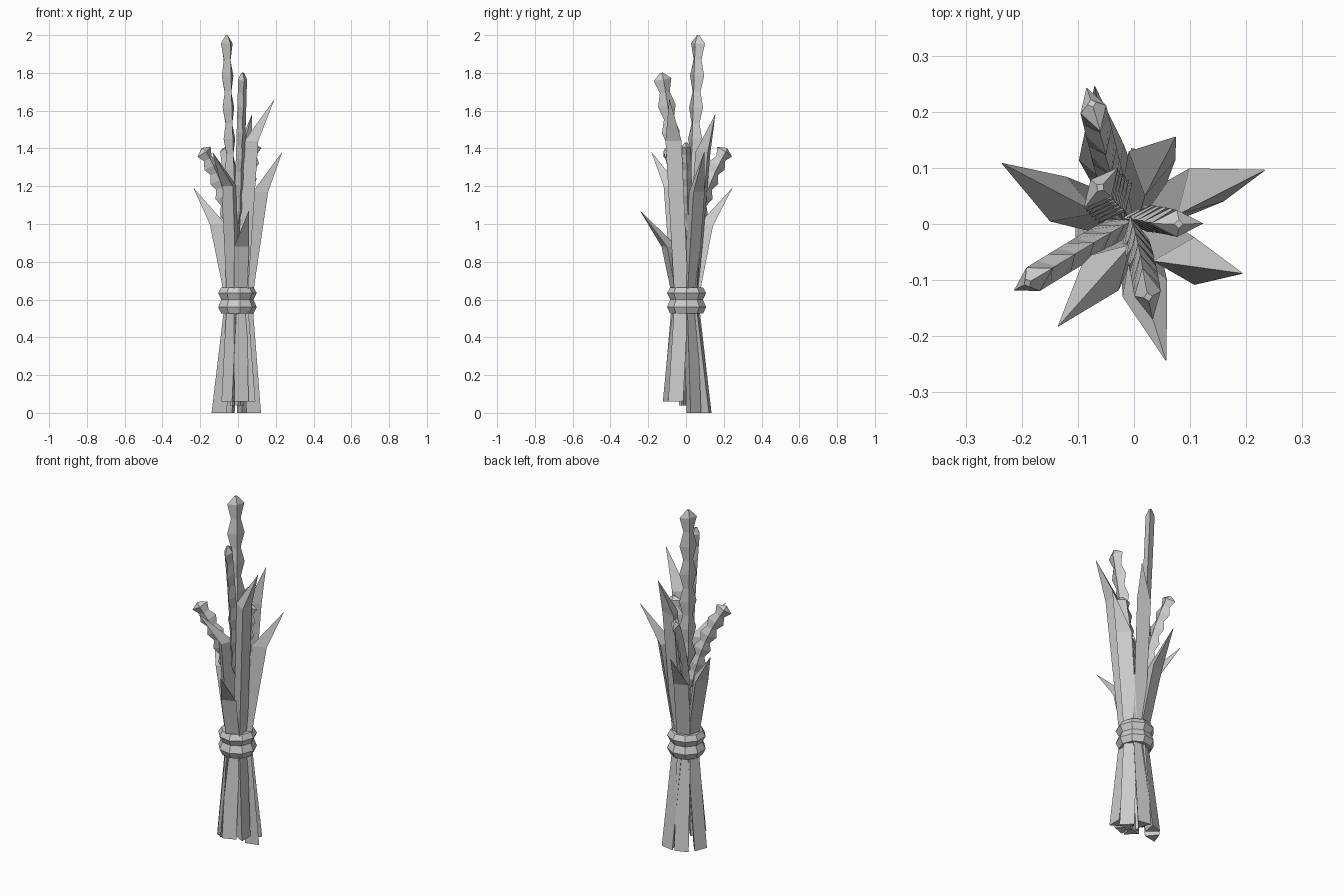
import bpy
import bmesh
import math
from mathutils import Vector

cube = bpy.data.objects.get("Cube")
if cube:
    bpy.data.objects.remove(cube)

grey = bpy.data.materials.new("pale grey")
grey.use_nodes = True
colour = (0.6, 0.6, 0.6, 1)
grey.diffuse_color = colour
grey.node_tree.nodes["Principled BSDF"].inputs["Base Color"].default_value = colour


def loft(name, rings, caps=True):
    """Skin a list of equal-length point rings with quads."""
    bm = bmesh.new()
    rows = [[bm.verts.new(p) for p in ring] for ring in rings]
    n = len(rows[0])
    for low, high in zip(rows, rows[1:]):
        for i in range(n):
            j = (i + 1) % n
            bm.faces.new((low[i], low[j], high[j], high[i]))
    if caps:
        bm.faces.new(rows[0][::-1])
        bm.faces.new(rows[-1])
    bmesh.ops.remove_doubles(bm, verts=bm.verts, dist=0.0005)
    bmesh.ops.recalc_face_normals(bm, faces=bm.faces)
    mesh = bpy.data.meshes.new(name)
    bm.to_mesh(mesh)
    bm.free()
    mesh.materials.append(grey)
    obj = bpy.data.objects.new(name, mesh)
    bpy.context.scene.collection.objects.link(obj)


def polygon(centre, radius, sides, turn=0):
    """Horizontal regular polygon, turned by an angle in degrees."""
    angles = [math.radians(turn) + k * math.tau / sides for k in range(sides)]
    return [Vector(centre) + Vector((math.cos(a), math.sin(a), 0)) * radius for a in angles]


def leaf(name, tip, bend, turn, foot, spread):
    """Three-sided blade: flared foot, narrow waist, wide bend, pointed tip."""
    out = Vector((bend[0], bend[1], 0)).normalized()
    up = Vector((0, 0, 1))
    loft(name, [polygon(out * spread + up * foot, 0.046, 3, turn),
                polygon(out * 0.038 + up * 0.6, 0.042, 3, turn),
                polygon(bend, 0.049, 3, turn),
                polygon(tip, 0.0008, 3, turn)])


def ear(name, base, bend, tip, wide_way, bumps=6):
    """Grain ear: zigzag diamond section swept along a bent path."""
    base, bend, tip = Vector(base), Vector(bend), Vector(tip)
    out = Vector((*wide_way, 0)).normalized()
    side = Vector((-out.y, out.x, 0))
    count = bumps * 2
    rings = []
    for i in range(count + 1):
        t = min(i / (count - 0.5), 1)
        p = base * (1 - t) ** 2 + bend * 2 * t * (1 - t) + tip * t * t
        tangent = ((bend - base) * (1 - t) + (tip - bend) * t).normalized()
        normal = side.cross(tangent).normalized()
        wide = 0.048 if i % 2 else 0.027
        thin = 0.024
        if i in (0, count):
            wide = thin = 0.008
        rings.append([p + normal * wide, p + side * thin,
                      p - normal * wide, p - side * thin])
    loft(name, rings)

    # Thin stalk running down through the tie
    loft(name + "_stalk", [polygon((base.x, base.y, 0.04), 0.012, 4),
                           polygon((base.x * 0.7, base.y * 0.7, 0.6), 0.012, 4),
                           polygon(base, 0.012, 4)])


# Ring of seven leaves: tip, bend centre, turn, foot height, foot spread
leaves = [((-0.235, 0.108, 1.19), (-0.112, 0.036, 1.0), -20, 0, 0.11),
          ((-0.07, 0.245, 1.19), (-0.05, 0.105, 0.99), 170, 0, 0.11),
          ((0.074, 0.155, 1.58), (0.028, 0.098, 1.38), -100, 0, 0.11),
          ((0.233, 0.096, 1.38), (0.112, 0.052, 1.17), -14, 0, 0.085),
          ((0.193, -0.088, 1.66), (0.083, -0.066, 1.44), 180, 0.06, 0.088),
          ((0.057, -0.243, 1.07), (0.011, -0.092, 0.88), 110, 0.06, 0.088),
          ((-0.135, -0.182, 1.38), (-0.04, -0.071, 1.2), 45, 0.06, 0.088)]
for i, spec in enumerate(leaves):
    leaf(f"leaf_{i + 1}", *spec)

# Five grain ears
ear("tall_ear", (-0.03, 0.035, 1.05), (-0.05, 0.05, 1.5), (-0.06, 0.065, 2), (0.64, 0.77))
ear("front_ear", (0, -0.025, 1.0), (0.015, -0.06, 1.4), (0.025, -0.13, 1.8), (0.2, -1))
ear("right_ear", (-0.03, -0.01, 0.92), (-0.07, -0.03, 1.2), (-0.19, -0.105, 1.4), (-0.87, -0.5))
ear("back_ear", (-0.03, 0.04, 0.92), (-0.045, 0.09, 1.2), (-0.075, 0.215, 1.4), (-0.3, 0.95))
ear("left_ear", (0.02, 0.01, 0.92), (0.04, 0.01, 1.2), (0.08, 0, 1.43), (1, 0))

# Ridged tie around the waist, with lips turned inward
profile = [(0.06, 0.525), (0.088, 0.525), (0.105, 0.56), (0.088, 0.6),
           (0.105, 0.635), (0.088, 0.665), (0.06, 0.665)]
loft("tie", [polygon((-0.006, 0.003, z), r, 9) for r, z in profile], caps=False)
